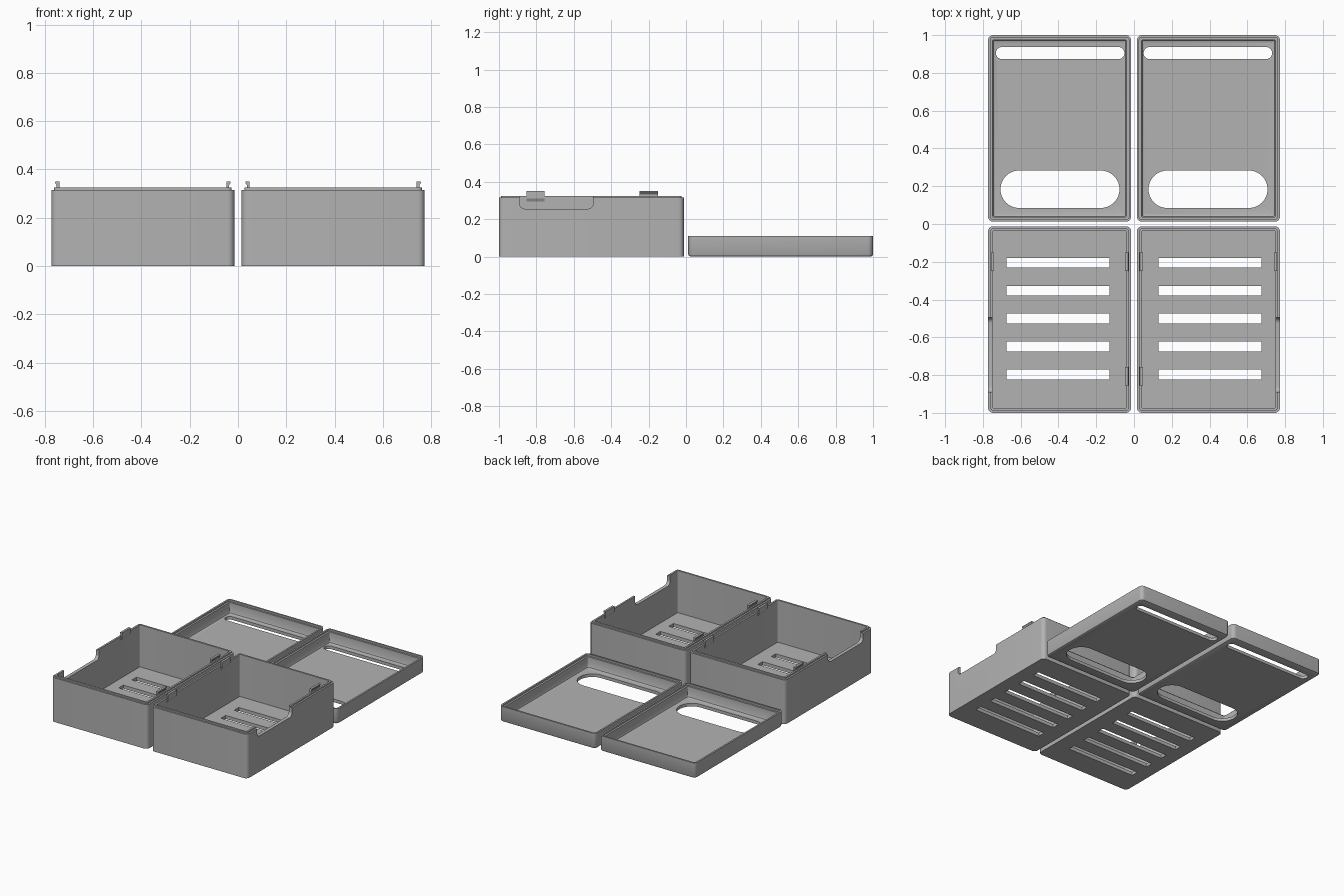
import bpy
import bmesh
from math import cos, sin, pi

cube = bpy.data.objects.get("Cube")
if cube:
    bpy.data.objects.remove(cube, do_unlink=True)

grey = bpy.data.materials.new("plain grey")
grey.use_nodes = True
colour = (0.45, 0.45, 0.45, 1)
grey.diffuse_color = colour
grey.node_tree.nodes["Principled BSDF"].inputs["Base Color"].default_value = colour

X0, X1 = 0.015, 0.773          # inner and outer edge of each unit
CX, HALF_X = (X0 + X1) / 2, (X1 - X0) / 2
CY, HALF_Y = 0.506, 0.494
BOX_H, LIP_H, LID_H = 0.315, 0.325, 0.11
WALL, STEP, FLOOR = 0.025, 0.012, 0.025


def rounded(cx, cy, hx, hy, r, seg=6):
    """Outline of a rounded rectangle."""
    pts = []
    for k, (sx, sy) in enumerate([(1, 1), (-1, 1), (-1, -1), (1, -1)]):
        for i in range(seg + 1):
            a = (k + i / seg) * pi / 2
            pts.append((cx + sx * (hx - r) + r * cos(a),
                        cy + sy * (hy - r) + r * sin(a)))
    return pts


def loft(name, rings):
    """Solid through stacked rings of 3D points, capped at both ends."""
    bm = bmesh.new()
    loops = [[bm.verts.new(p) for p in ring] for ring in rings]
    n = len(loops[0])
    for a, b in zip(loops, loops[1:]):
        for i in range(n):
            j = (i + 1) % n
            bm.faces.new((a[i], a[j], b[j], b[i]))
    bm.faces.new(loops[0][::-1])
    bm.faces.new(loops[-1])
    bmesh.ops.recalc_face_normals(bm, faces=bm.faces)
    mesh = bpy.data.meshes.new(name)
    bm.to_mesh(mesh)
    bm.free()
    mesh.materials.append(grey)
    obj = bpy.data.objects.new(name, mesh)
    bpy.context.collection.objects.link(obj)
    return obj


def tray(name, cx, cy, profile, radius=0.028):
    """Open tray from an (inset, height) wall profile."""
    return loft(name, [[(x, y, z) for x, y in
                        rounded(cx, cy, HALF_X - d, HALF_Y - d, max(radius - d, 0.006))]
                       for d, z in profile])


def hole(cx, cy, hx, hy, r):
    """Cutter that goes through a floor."""
    outline = rounded(cx, cy, hx, hy, r, 10)
    return loft("cutter", [[(x, y, z) for x, y in outline] for z in (-0.05, 0.06)])


def side_notch(s):
    """Cutter for the round-bottomed opening in the outer wall."""
    low, high = 0.255, 0.455
    outline = rounded(-0.693, (low + high) / 2, 0.197, (high - low) / 2, 0.03)
    return loft("cutter", [[(s * x, y, z) for y, z in outline]
                           for x in (X1 - 0.06, X1 + 0.05)])


def activate(obj):
    bpy.ops.object.select_all(action='DESELECT')
    obj.select_set(True)
    bpy.context.view_layer.objects.active = obj


def cut(obj, cutters):
    activate(obj)
    for c in cutters:
        c.hide_render = True
        mod = obj.modifiers.new("cut", 'BOOLEAN')
        mod.operation, mod.solver, mod.object = 'DIFFERENCE', 'EXACT', c
        bpy.ops.object.modifier_apply(modifier=mod.name)
        bpy.data.objects.remove(c, do_unlink=True)
    bpy.ops.object.shade_smooth_by_angle(angle=pi / 6)


def clip(name, s, edge, inward, y):
    """Snap hook on a side wall, its barb facing outwards."""
    shape = [(0.022, 0.295), (0.025, 0.295), (0.033, 0.31), (0.033, 0.35),
             (0.017, 0.35), (0.015, 0.345), (0.022, 0.335)]
    loft(name, [[(s * (edge + inward * d), yy, z) for d, z in shape]
                for yy in (y - 0.049, y + 0.049)])


BOX_PROFILE = [(0, 0), (0, BOX_H), (STEP, BOX_H), (STEP, LIP_H),
               (WALL, LIP_H), (WALL, FLOOR)]
LID_PROFILE = [(0.012, 0), (0.004, 0.004), (0, 0.012), (0, LID_H), (STEP, LID_H),
               (STEP, LID_H - 0.012), (WALL, LID_H - 0.012), (WALL, 0.035),
               (0.029, 0.026), (0.038, 0.022)]

for side, s in (("left", 1), ("right", -1)):
    # Box with floor vents and an opening in the outer wall
    box = tray(side + "_box", s * CX, -CY, BOX_PROFILE)
    vents = [hole(s * 0.403, -0.205 - 0.148 * i, 0.272, 0.026, 0.002) for i in range(5)]
    cut(box, vents + [side_notch(s)])

    # Snap hooks on the box rim
    clip(side + "_inner_front_clip", s, X0, 1, -0.805)
    clip(side + "_inner_back_clip", s, X0, 1, -0.2)
    clip(side + "_outer_back_clip", s, X1, -1, -0.2)

    # Lid, lying upside down, with a large and a narrow opening
    lid = tray(side + "_lid", s * CX, CY, LID_PROFILE)
    cut(lid, [hole(s * 0.392, 0.184, 0.315, 0.099, 0.0985),
              hole(s * 0.391, 0.905, 0.34, 0.032, 0.0315)])
